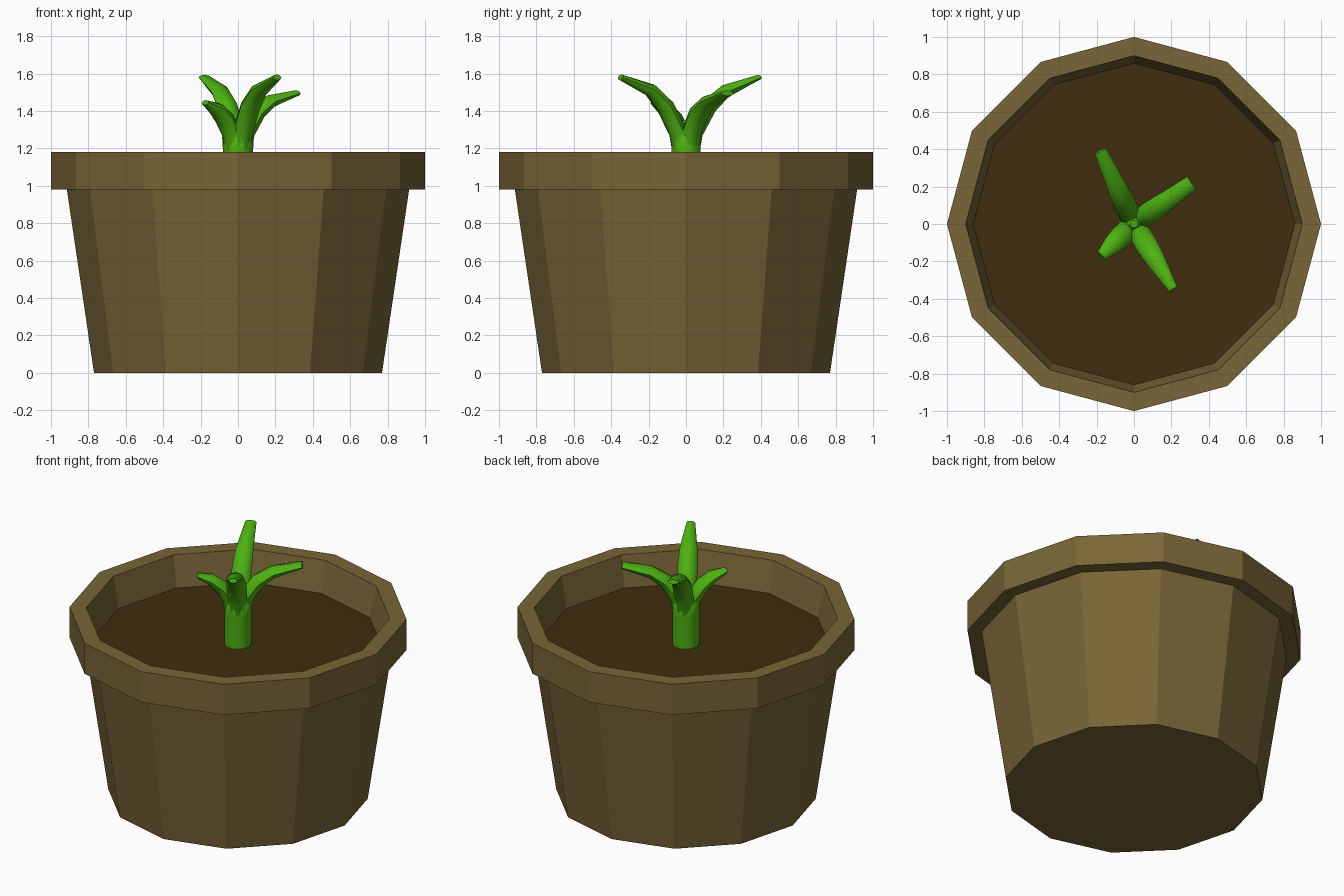
import bpy, bmesh
from math import cos, sin, pi, radians
from mathutils import Vector

cube = bpy.data.objects.get("Cube")
if cube:
    bpy.data.objects.remove(cube, do_unlink=True)


def material(name, colour):
    m = bpy.data.materials.new(name)
    m.use_nodes = True
    m.diffuse_color = (*colour, 1)
    bsdf = next(n for n in m.node_tree.nodes if n.type == "BSDF_PRINCIPLED")
    bsdf.inputs["Base Color"].default_value = (*colour, 1)
    return m


clay = material("clay brown", (0.19, 0.13, 0.038))
earth = material("dark soil", (0.052, 0.026, 0.005))
green = material("leaf green", (0.075, 0.44, 0.006))


def loft(name, rings, mat, caps=(True, True), smooth=False):
    """Skin a row of equal rings of points, with optional end caps."""
    bm = bmesh.new()
    loops = [[bm.verts.new(p) for p in ring] for ring in rings]
    n = len(loops[0])
    for a, b in zip(loops, loops[1:]):
        for i in range(n):
            j = (i + 1) % n
            bm.faces.new((a[i], a[j], b[j], b[i]))
    if caps[0]:
        bm.faces.new(loops[0][::-1])
    if caps[1]:
        bm.faces.new(loops[-1])
    mesh = bpy.data.meshes.new(name)
    bm.to_mesh(mesh)
    bm.free()
    mesh.materials.append(mat)
    obj = bpy.data.objects.new(name, mesh)
    bpy.context.collection.objects.link(obj)
    if smooth:
        bpy.ops.object.select_all(action="DESELECT")
        obj.select_set(True)
        bpy.context.view_layer.objects.active = obj
        bpy.ops.object.shade_smooth_by_angle(angle=radians(50))
    return obj


def circle(r, z, n=12):
    return [(r * cos(2 * pi * i / n), r * sin(2 * pi * i / n), z) for i in range(n)]


# Pot: tapered body, overhanging rim and inner wall as one turned profile
SOIL_Z = 0.98
profile = [(0.77, 0), (0.915, 0.98), (1, 0.98), (1, 1.18), (0.9, 1.18), (0.86, SOIL_Z)]
loft("pot", [circle(r, z) for r, z in profile], clay, caps=(True, False))

# Soil disc closing the pot
loft("soil", [circle(0.84, SOIL_Z - 0.04), circle(0.86, SOIL_Z)], earth)

# Stem, ending in a point where the leaves part
stem = [(0.08, SOIL_Z), (0.08, 1.18), (0.085, 1.26), (0.02, 1.35)]
loft("stem", [circle(r, z, 10) for r, z in stem], green, smooth=True)


def leaf(name, tip, path, tip_size):
    """Tube that leaves the stem upright and bends out towards the tip."""
    out = Vector((tip[0], tip[1], 0))
    reach = out.length
    out.normalize()
    side = Vector((-out.y, out.x, 0))
    path = [(0.02, 1.12), (0.045, 1.28)] + path + [(reach, tip[2])]
    sizes = [(0.05, 0.045), (0.058, 0.05), (0.06, 0.045), (0.052, 0.036), tip_size]
    pts = [out * r + Vector((0, 0, z)) for r, z in path]
    rings = []
    for k, (p, (w, t)) in enumerate(zip(pts, sizes)):
        along = (pts[min(k + 1, len(pts) - 1)] - pts[max(k - 1, 0)]).normalized()
        up = along.cross(side)
        rings.append([p + side * w * cos(i * pi / 4) + up * t * sin(i * pi / 4)
                      for i in range(8)])
    loft(name, rings, green, smooth=True)


leaf("back_right_leaf", (-0.18, 0.39, 1.58), [(0.13, 1.42), (0.23, 1.505)], (0.034, 0.014))
leaf("back_left_leaf", (0.31, 0.22, 1.495), [(0.12, 1.39), (0.21, 1.45)], (0.042, 0.016))
leaf("front_left_leaf", (0.21, -0.35, 1.58), [(0.13, 1.425), (0.22, 1.51)], (0.026, 0.016))
leaf("front_right_leaf", (-0.175, -0.17, 1.445), [(0.1, 1.36), (0.16, 1.41)], (0.028, 0.014))
